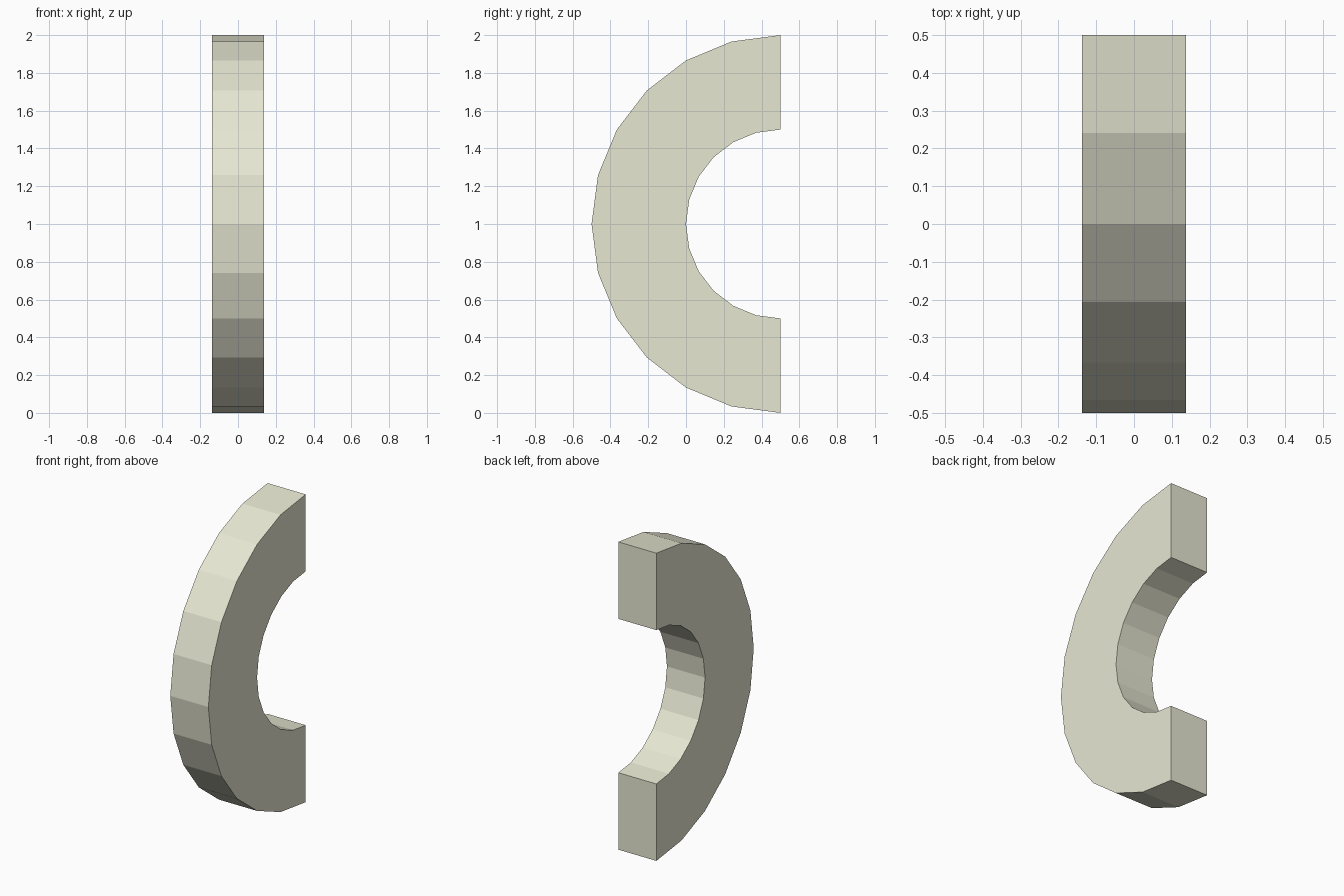
import bpy, bmesh
from math import sin, cos, pi

if "Cube" in bpy.data.objects:
    bpy.data.objects.remove(bpy.data.objects["Cube"])

OUTER, INNER, HALF_WIDTH, SEGMENTS = 1.0, 0.5, 0.137, 12
CENTRE_Y, CENTRE_Z = 0.5, 1.0

bm = bmesh.new()

# Rectangular cross-sections swept around the half circle
corners = [(-HALF_WIDTH, OUTER), (HALF_WIDTH, OUTER),
           (HALF_WIDTH, INNER), (-HALF_WIDTH, INNER)]
rings = []
for i in range(SEGMENTS + 1):
    a = pi * i / SEGMENTS
    rings.append([bm.verts.new((x, CENTRE_Y - r * sin(a), CENTRE_Z + r * cos(a)))
                  for x, r in corners])

# Outer, inner and side walls
for r0, r1 in zip(rings, rings[1:]):
    for j in range(4):
        k = (j + 1) % 4
        bm.faces.new((r0[j], r0[k], r1[k], r1[j]))

# Flat cut ends
bm.faces.new(rings[0])
bm.faces.new(rings[-1])
bmesh.ops.recalc_face_normals(bm, faces=bm.faces[:])

mesh = bpy.data.meshes.new("half_ring")
bm.to_mesh(mesh)
bm.free()
half_ring = bpy.data.objects.new("half_ring", mesh)
bpy.context.collection.objects.link(half_ring)

# Pale cream colour
cream = bpy.data.materials.new("cream")
cream.diffuse_color = (0.80, 0.80, 0.65, 1)
cream.use_nodes = True
cream.node_tree.nodes["Principled BSDF"].inputs["Base Color"].default_value = cream.diffuse_color
mesh.materials.append(cream)
